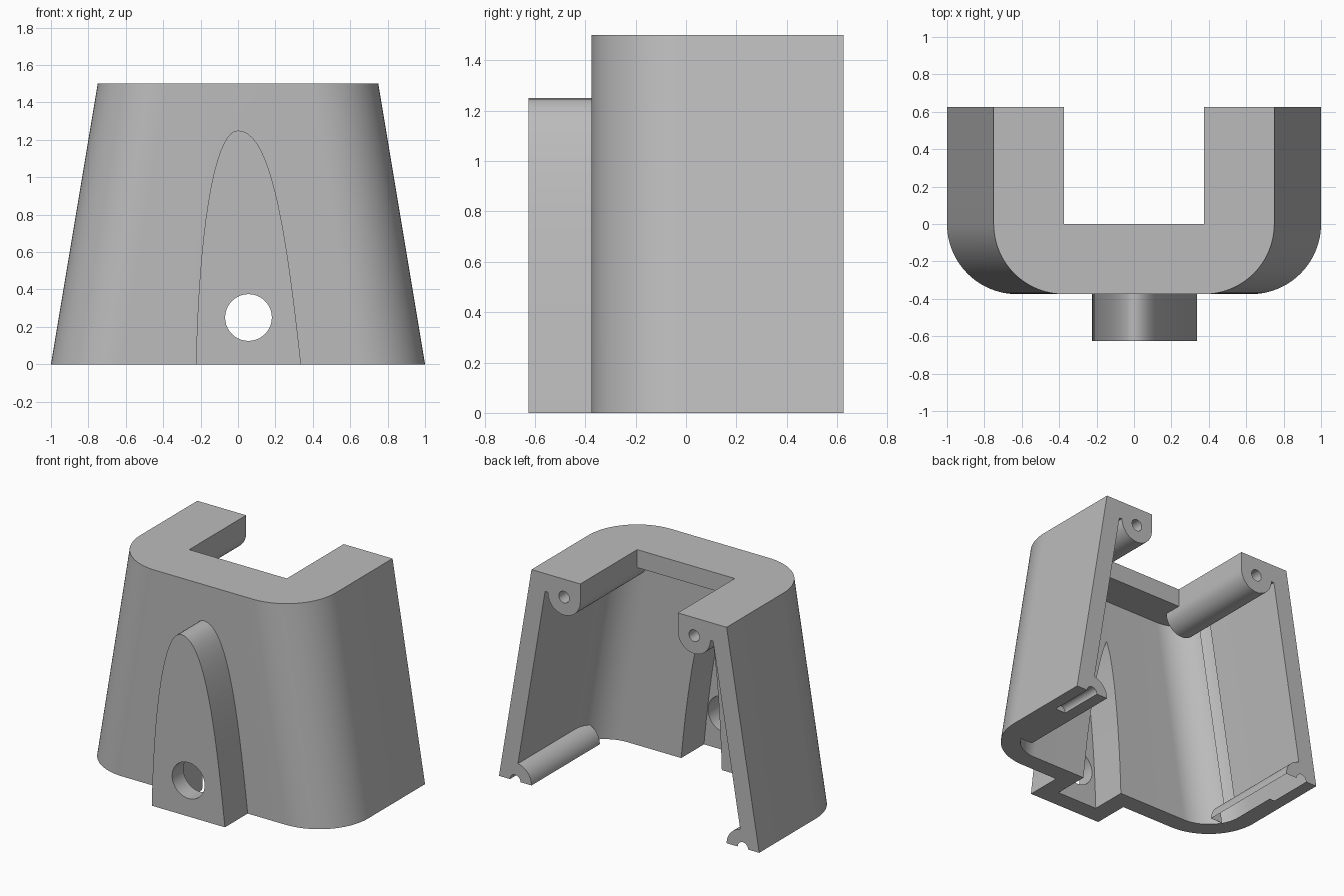
import bpy, bmesh, math
from mathutils import Vector
from mathutils.geometry import interpolate_bezier

if "Cube" in bpy.data.objects:
    bpy.data.objects.remove(bpy.data.objects["Cube"], do_unlink=True)

WALL, HEIGHT, BACK = 0.125, 1.5, 0.625
SLOPE = 0.25 / HEIGHT          # inward lean of the side walls
BOSS_R, HOLE_R = 0.125, 0.04

grey = bpy.data.materials.new("plain grey")
grey.use_nodes = True
colour = (0.5, 0.5, 0.5, 1)
grey.diffuse_color = colour
grey.node_tree.nodes["Principled BSDF"].inputs["Base Color"].default_value = colour


def loft(name, ring_a, ring_b):
    """Closed solid between two rings with the same number of points."""
    bm = bmesh.new()
    a = [bm.verts.new(p) for p in ring_a]
    b = [bm.verts.new(p) for p in ring_b]
    bm.faces.new(a)
    bm.faces.new(b)
    for i in range(len(a)):
        j = (i + 1) % len(a)
        bm.faces.new((a[i], a[j], b[j], b[i]))
    bmesh.ops.recalc_face_normals(bm, faces=bm.faces)
    mesh = bpy.data.meshes.new(name)
    bm.to_mesh(mesh)
    bm.free()
    mesh.materials.append(grey)
    obj = bpy.data.objects.new(name, mesh)
    bpy.context.collection.objects.link(obj)
    return obj


def prism(name, outline, y0, y1):
    """Extrude an (x, z) outline along y."""
    return loft(name, [(x, y0, z) for x, z in outline], [(x, y1, z) for x, z in outline])


def arc(cx, cz, r, start, end, steps=24):
    angles = [math.radians(start + (end - start) * i / steps) for i in range(steps + 1)]
    return [(cx + r * math.cos(t), cz + r * math.sin(t)) for t in angles]


def circle(cx, cz, r):
    return arc(cx, cz, r, 0, 360, 40)[:-1]


def u_ring(z, inset, back):
    """Rounded-front plan of the leaning shell at height z."""
    half = 1 - SLOPE * z - inset
    r = 0.375 - inset
    right = arc(half - r, 0, r, 0, -90)
    left = arc(r - half, 0, r, -90, -180)
    plan = [(half, back)] + right + left + [(-half, back)]
    return [(x, y, z) for x, y in plan]


def curve(*points):
    return [(p.x, p.y) for p in interpolate_bezier(*[Vector((x, z, 0)) for x, z in points], 20)]


def combine(target, tool, operation):
    mod = target.modifiers.new(operation, "BOOLEAN")
    mod.operation, mod.solver, mod.object = operation, "EXACT", tool
    bpy.context.view_layer.objects.active = target
    bpy.ops.object.modifier_apply(modifier=mod.name)
    bpy.data.objects.remove(tool, do_unlink=True)


# Outer shell, hollowed from below and behind
shell = loft("housing_shell", u_ring(0, 0, BACK), u_ring(HEIGHT, 0, BACK))
combine(shell, loft("cavity", u_ring(-0.2, WALL, 1), u_ring(HEIGHT - WALL, WALL, 1)), "DIFFERENCE")

# Square notch in the top plate
n = 0.375
combine(shell, prism("notch", [(-n, 1.2), (n, 1.2), (n, 1.7), (-n, 1.7)], 0, 1), "DIFFERENCE")

# Arched front tongue with hollow channel and round hole
tongue = (curve((-0.225, 0), (-0.21, 0.7), (-0.13, 1.25), (0, 1.25))
          + curve((0, 1.25), (0.18, 1.25), (0.26, 0.7), (0.337, 0))[1:])
channel = (curve((-0.1, 0), (-0.085, 0.5), (-0.04, 0.95), (0.02, 1.08))
           + curve((0.02, 1.08), (0.09, 0.9), (0.16, 0.55), (0.212, 0))[1:])
channel = [(-0.1, -0.2)] + channel + [(0.212, -0.2)]
combine(shell, prism("tongue", tongue, -0.625, -0.3), "UNION")
combine(shell, prism("channel", channel, -0.5, -0.1), "DIFFERENCE")
combine(shell, prism("tongue_hole", circle(0.056, 0.25, 0.125), -0.8, -0.4), "DIFFERENCE")

# Screw bosses along the top plate and bottom edges, each with a blind hole
upper = arc(0.5, HEIGHT - WALL, BOSS_R, 180, 360) + [(0.625, 1.44), (0.375, 1.44)]
lower = arc(0.875, 0, BOSS_R, 80, 180) + [(0.95, 0)]
for side in (-1, 1):
    for outline in (upper, lower):
        combine(shell, prism("boss", [(side * x, z) for x, z in outline], -0.125, BACK), "UNION")
    for x, z in ((0.5, HEIGHT - WALL), (0.875, 0)):
        combine(shell, prism("screw_hole", circle(side * x, z, HOLE_R), 0.31, 0.8), "DIFFERENCE")

# Smooth curves, sharp edges
bpy.ops.object.select_all(action="DESELECT")
shell.select_set(True)
bpy.context.view_layer.objects.active = shell
bpy.ops.object.shade_smooth_by_angle(angle=math.radians(25))
